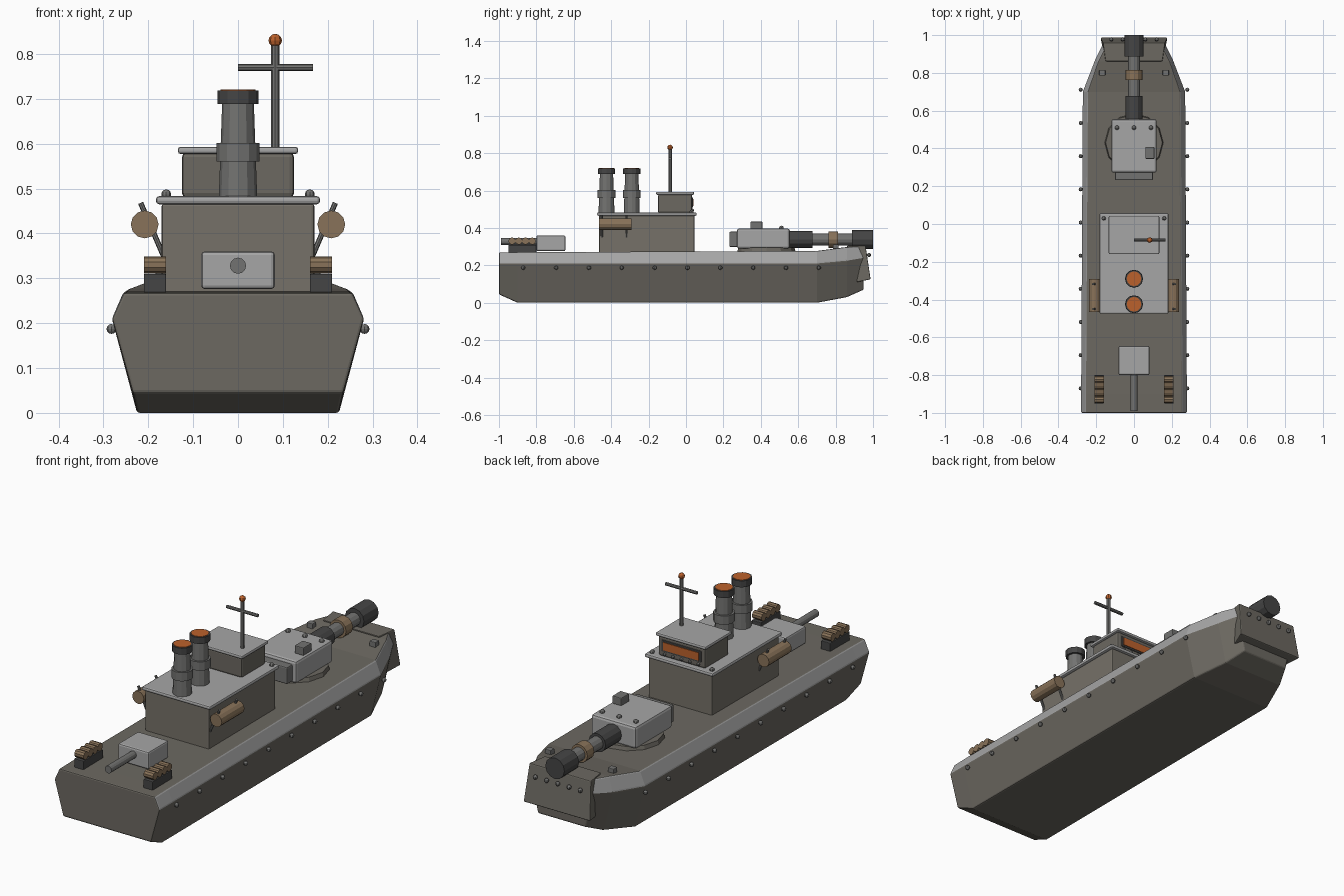
import bpy, bmesh, math
from mathutils import Vector

if "Cube" in bpy.data.objects:
    bpy.data.objects.remove(bpy.data.objects["Cube"])


def mat(name, r, g, b):
    m = bpy.data.materials.new(name)
    m.diffuse_color = (r, g, b, 1)
    m.use_nodes = True
    m.node_tree.nodes["Principled BSDF"].inputs["Base Color"].default_value = m.diffuse_color
    return m


HULL = mat("hull_paint", 0.15, 0.14, 0.12)
LIGHT = mat("light_steel", 0.38, 0.38, 0.38)
STEEL = mat("steel", 0.17, 0.17, 0.165)
DARK = mat("dark_steel", 0.06, 0.06, 0.06)
BROWN = mat("brown", 0.25, 0.17, 0.10)
GLOW = mat("orange", 0.50, 0.12, 0.025)
TAUPE = mat("cabin_paint", 0.18, 0.165, 0.14)


def finish(name, bm, m, bevel=0):
    bmesh.ops.recalc_face_normals(bm, faces=bm.faces)
    me = bpy.data.meshes.new(name)
    bm.to_mesh(me)
    bm.free()
    me.materials.append(m)
    ob = bpy.data.objects.new(name, me)
    bpy.context.collection.objects.link(ob)
    if bevel:
        mod = ob.modifiers.new("bevel", "BEVEL")
        mod.width, mod.segments = bevel, 2
    return ob


def box(name, x, y, z, m, bevel=0.006):
    """Box from (min, max) pairs."""
    bm = bmesh.new()
    bmesh.ops.create_cube(bm, size=1)
    for v in bm.verts:
        v.co = [(a + b) / 2 + c * (b - a) for (a, b), c in zip((x, y, z), v.co)]
    return finish(name, bm, m, bevel)


def rod(name, a, b, r1, m, r2=None, n=12):
    """Cylinder or cone between two points."""
    a, b = Vector(a), Vector(b)
    bm = bmesh.new()
    bmesh.ops.create_cone(bm, cap_ends=True, segments=n, radius1=r1,
                          radius2=r1 if r2 is None else r2, depth=(b - a).length)
    q = (b - a).to_track_quat('Z', 'Y')
    for v in bm.verts:
        v.co = q @ v.co + (a + b) / 2
    return finish(name, bm, m)


def ball(name, p, r, m=STEEL):
    bm = bmesh.new()
    bmesh.ops.create_uvsphere(bm, u_segments=8, v_segments=6, radius=r)
    bmesh.ops.translate(bm, verts=bm.verts, vec=p)
    return finish(name, bm, m)


# Hull lofted from stations: y, keel (half width, z), chine, deck edge
stations = [(-1.0, (0.235, 0.045), (0.281, 0.21), (0.255, 0.268)),
            (-0.9, (0.225, 0.0), (0.281, 0.21), (0.255, 0.270)),
            (0.7, (0.22, 0.0), (0.272, 0.21), (0.245, 0.277)),
            (0.86, (0.165, 0.03), (0.21, 0.225), (0.19, 0.298)),
            (0.95, (0.125, 0.07), (0.165, 0.24), (0.145, 0.302))]
bm = bmesh.new()
rings = []
for y, *half in stations:
    pts = half + [(-x, z) for x, z in reversed(half)]
    rings.append([bm.verts.new((x, y, z)) for x, z in pts])
for r0, r1 in zip(rings, rings[1:]):
    for i in range(6):
        j = (i + 1) % 6
        f = bm.faces.new((r0[i], r0[j], r1[j], r1[i]))
        f.material_index = 1 if i in (1, 3) else 0
bm.faces.new(rings[0])
bm.faces.new(rings[-1])
hull = finish("hull", bm, HULL, 0.006)
hull.data.materials.append(LIGHT)

# Bow plate: leaning slab, narrower behind
bm = bmesh.new()
prof = [(0.15, 0.86, 0.305), (0.165, 0.96, 0.305), (0.178, 0.987, 0.125), (0.155, 0.912, 0.11)]
sides = [[bm.verts.new((s * x, y, z)) for x, y, z in prof] for s in (-1, 1)]
for f in sides:
    bm.faces.new(f)
for i in range(4):
    j = (i + 1) % 4
    bm.faces.new((sides[0][i], sides[0][j], sides[1][j], sides[1][i]))
finish("bow_plate", bm, HULL, 0.005)
for i in range(5):
    ball("bow_rivet", (-0.12 + 0.06 * i, 0.978, 0.255), 0.011)

# Hull rivets, cleats, life rafts and depth charge racks on both sides
for s in (-1, 1):
    for i in range(10):
        ball("hull_rivet", (s * 0.282, -0.87 + 0.1756 * i, 0.187), 0.011)
    x = s * 0.168
    box("bow_cleat", (x - 0.016, x + 0.016), (0.785, 0.815), (0.275, 0.312), STEEL, 0.003)
    rod("life_raft", (s * 0.208, -0.465, 0.42), (s * 0.208, -0.292, 0.42), 0.031, BROWN)
    for y in (-0.45, -0.318):
        rod("raft_davit", (s * 0.166, y, 0.35), (s * 0.217, y, 0.468), 0.006, STEEL, n=8)
    x = s * 0.185
    box("charge_rack", (x - 0.025, x + 0.025), (-0.95, -0.80), (0.265, 0.31), DARK, 0.003)
    for i in range(4):
        y = -0.93 + 0.036 * i
        rod("depth_charge", (x - 0.025, y, 0.33), (x + 0.025, y, 0.33), 0.019, BROWN, n=10)
    ball("cabin_rivet", (s * 0.16, 0.03, 0.487), 0.011)

# Cabin and bridge
box("cabin", (-0.17, 0.17), (-0.465, 0.045), (0.265, 0.467), TAUPE)
box("cabin_roof", (-0.183, 0.183), (-0.475, 0.057), (0.465, 0.483), LIGHT, 0.007)
box("bridge", (-0.125, 0.125), (-0.15, 0.033), (0.48, 0.58), HULL, 0.01)
box("bridge_roof", (-0.134, 0.134), (-0.16, 0.043), (0.577, 0.593), LIGHT)
box("window_frame", (-0.105, 0.105), (0.02, 0.037), (0.508, 0.562), DARK, 0.002)
box("window", (-0.095, 0.095), (0.03, 0.040), (0.516, 0.554), GLOW, 0)
for i in range(5):
    ball("bridge_rivet", (-0.09 + 0.045 * i, 0.035, 0.495), 0.008)

# Mast
rod("mast", (0.083, -0.085, 0.59), (0.083, -0.085, 0.825), 0.009, STEEL, n=8)
rod("mast_arm", (0, -0.085, 0.77), (0.167, -0.085, 0.77), 0.008, STEEL, n=8)
ball("mast_lamp", (0.083, -0.085, 0.83), 0.015, GLOW)

# Funnels
for y in (-0.425, -0.29):
    for name, z0, z1, r0, r1, m in (("funnel", 0.475, 0.70, 0.043, 0.035, STEEL),
                                    ("funnel_band", 0.56, 0.602, 0.048, 0.048, STEEL),
                                    ("funnel_cap", 0.688, 0.719, 0.046, 0.046, DARK),
                                    ("funnel_glow", 0.71, 0.721, 0.039, 0.039, GLOW)):
        rod(name, (0, y, z0), (0, y, z1), r0, m, r1)

# Main turret
rod("turret_ring", (0, 0.43, 0.265), (0, 0.43, 0.295), 0.158, HULL, 0.15)
box("turret", (-0.12, 0.12), (0.272, 0.555), (0.29, 0.397), LIGHT, 0.012)
box("turret_rear", (-0.1, 0.1), (0.232, 0.28), (0.298, 0.38), STEEL)
box("turret_hatch", (0.06, 0.108), (0.345, 0.408), (0.395, 0.434), STEEL, 0.004)
for x in (-0.09, 0, 0.09):
    ball("turret_rivet", (x, 0.51, 0.4), 0.012)
for name, y0, y1, r, m in (("gun_mantlet", 0.54, 0.677, 0.045, DARK),
                           ("gun_barrel", 0.66, 0.9, 0.032, STEEL),
                           ("gun_band", 0.762, 0.814, 0.044, BROWN),
                           ("gun_muzzle", 0.888, 1.0, 0.051, DARK)):
    rod(name, (0, y0, 0.338), (0, y1, 0.338), r, m)

# Stern gun
box("stern_gun", (-0.082, 0.082), (-0.80, -0.645), (0.276, 0.36), LIGHT, 0.008)
rod("stern_barrel", (0, -0.99, 0.328), (0, -0.79, 0.328), 0.018, STEEL)
